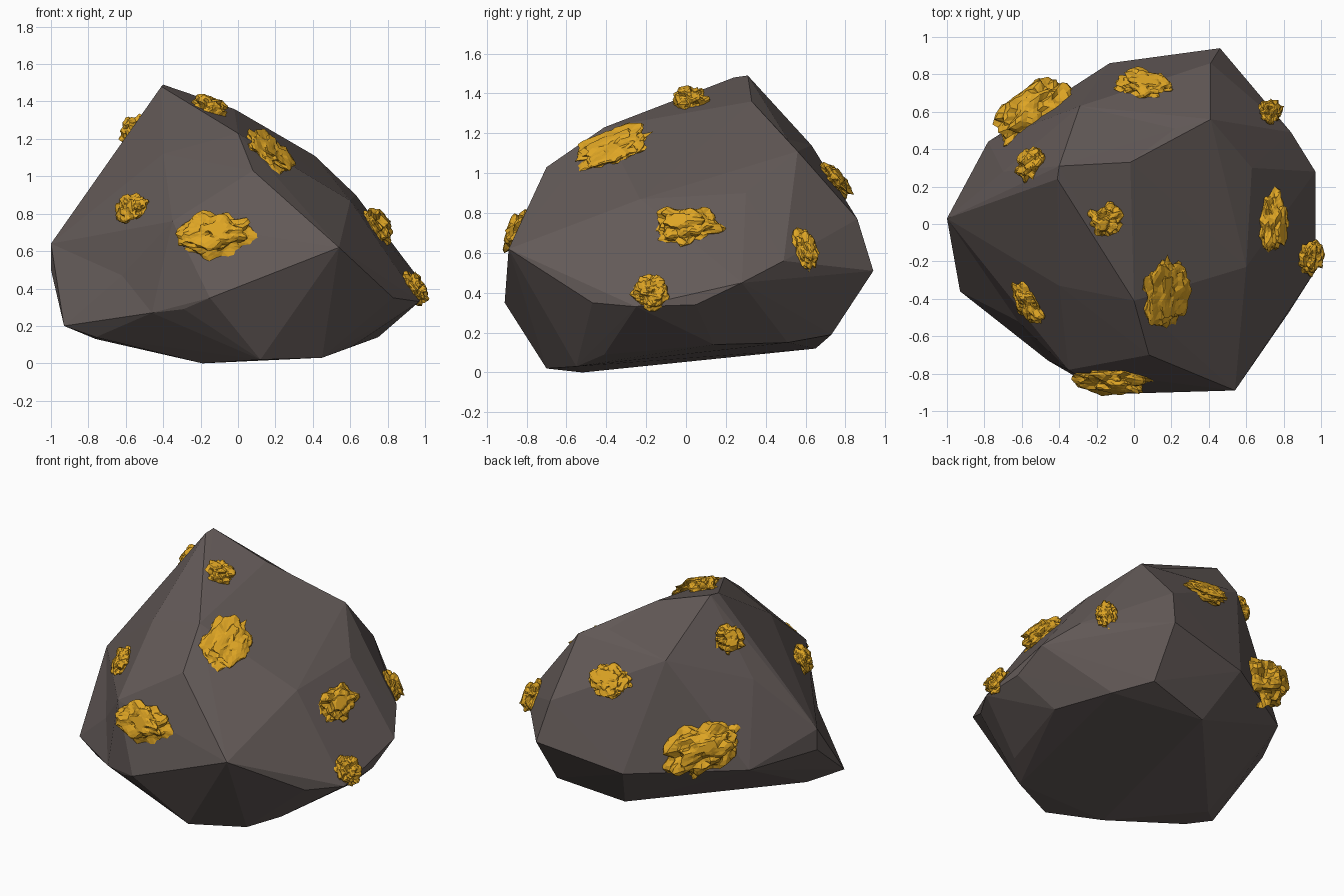
import bpy, bmesh
from mathutils import Vector, Matrix, noise
from mathutils.bvhtree import BVHTree

if "Cube" in bpy.data.objects:
    bpy.data.objects.remove(bpy.data.objects["Cube"])


def material(name, rgb):
    m = bpy.data.materials.new(name)
    m.diffuse_color = (*rgb, 1)
    m.use_nodes = True
    m.node_tree.nodes["Principled BSDF"].inputs["Base Color"].default_value = m.diffuse_color
    return m


STONE = material("dark_brown_stone", (0.125, 0.102, 0.097))
GOLD = material("gold", (0.74, 0.38, 0.018))


def add_object(name, bm, mat):
    bmesh.ops.recalc_face_normals(bm, faces=bm.faces[:])
    mesh = bpy.data.meshes.new(name)
    bm.to_mesh(mesh)
    mesh.materials.append(mat)
    obj = bpy.data.objects.new(name, mesh)
    bpy.context.collection.objects.link(obj)
    return obj


# Boulder: hull around its corner points, from the peak down to the base
corners = [
    # peak and ridge
    (-.41, .24, 1.48), (-.40, .31, 1.49), (-.02, .33, 1.36), (0, -.41, 1.23),
    (.41, .56, 1.11), (-.29, .63, 1.14), (.08, -.70, 1.03), (-.40, -.33, 1.12),
    (-.70, .28, .99),
    # shoulders
    (.63, .30, .90), (.60, -.23, .87), (.41, .86, .77), (-.35, -.78, .76),
    (.54, -.89, .62), (-1, .03, .64), (-1, .03, .50), (.84, .49, .56),
    # widest belt
    (.46, .94, .51), (-.13, .86, .42), (-.78, .44, .46), (.97, .28, .45),
    (.97, .05, .34), (.97, -.25, .33), (.83, -.47, .35), (-.15, -.91, .35),
    (-.29, -.82, .29), (-.46, -.73, .27), (-.93, -.36, .20),
    # base
    (-.76, -.42, .14), (.45, -.55, .03), (.12, -.70, .02), (-.19, -.52, 0),
    (.61, -.41, .09), (.75, .14, .14), (.60, .51, .15), (.45, .73, .19),
    (0, .65, .12), (-.76, -.20, .13),
]
bm = bmesh.new()
for c in corners:
    bm.verts.new(c)
bmesh.ops.convex_hull(bm, input=bm.verts[:])
for vert in [v for v in bm.verts if not v.link_faces]:
    bm.verts.remove(vert)


# Dents: split the nearest hull edge and pull the new corner inward
def edge_distance(edge, p):
    a, b = edge.verts[0].co, edge.verts[1].co
    d = b - a
    t = max(0.0, min(1.0, (p - a).dot(d) / d.length_squared))
    return (a + d * t - p).length


def dent(p):
    edge = min(bm.edges[:], key=lambda e: edge_distance(e, p))
    a, b = edge.verts[0], edge.verts[1]
    others = [[v for v in f.verts if v not in (a, b)] for f in edge.link_faces]
    bm.edges.remove(edge)
    corner = bm.verts.new(p)
    for rest in others:
        for end in (a, b):
            bm.faces.new((end, corner, rest[0]))


dent(Vector((.22, .51, 1.17)))
dent(Vector((-.62, -.52, .47)))
add_object("boulder", bm, STONE)
surface = BVHTree.FromBMesh(bm)


# Gold chunk: jagged blocky lump pressed into the nearest boulder face
def nugget(index, place, along, length, width, depth):
    co, normal, _, _ = surface.find_nearest(Vector(place))
    u = Vector(along)
    u = (u - normal * u.dot(normal)).normalized()
    v = normal.cross(u)
    frame = Matrix((u, v, normal)).transposed()
    chunk = bmesh.new()
    bmesh.ops.create_icosphere(chunk, subdivisions=4, radius=1)
    offset = Vector((index * 7.3, index * 3.1, index * 5.7))
    for vert in chunk.verts:
        p = vert.co.copy()
        blocky = noise.cell(p * 2.4 + offset)
        spike = noise.noise(p * 2.5 + offset)
        p *= 0.88 + 0.15 * blocky + 0.28 * spike
        h = max(-1, min(1.1, p.z * 1.3))   # squarish plateau on top
        vert.co = co + frame @ Vector((p.x * length, p.y * width, h * depth))
    add_object("gold_nugget_%d" % index, chunk, GOLD)
    chunk.free()


nuggets = [
    ((-.12, -.86, .70), (1, 0, 0), .21, .13, .075),         # front
    ((.16, -.36, 1.11), (-.1, 1, .2), .21, .15, .045),      # upper right slope
    ((.75, 0, .75), (0, 1, 0), .18, .12, .075),             # right
    ((.95, -.18, .41), (0, 1, 0), .10, .10, .06),           # low right
    ((.73, .60, .62), (0, 0, 1), .11, .07, .06),            # back right
    ((-.15, .02, 1.38), (1, 0, 0), .10, .09, .065),         # near peak
    ((-.55, .33, 1.24), (1, 1, 0), .10, .09, .08),          # left of peak
    ((-.57, -.42, .83), (.45, -.9, 0), .13, .09, .06),      # front left
    ((.05, .77, .97), (1, 0, 0), .15, .11, .045),           # back
    ((-.55, .61, .60), (.6, .8, -.4), .26, .17, .14),       # large, back left
]
for i, n in enumerate(nuggets, 1):
    nugget(i, *n)
bm.free()
